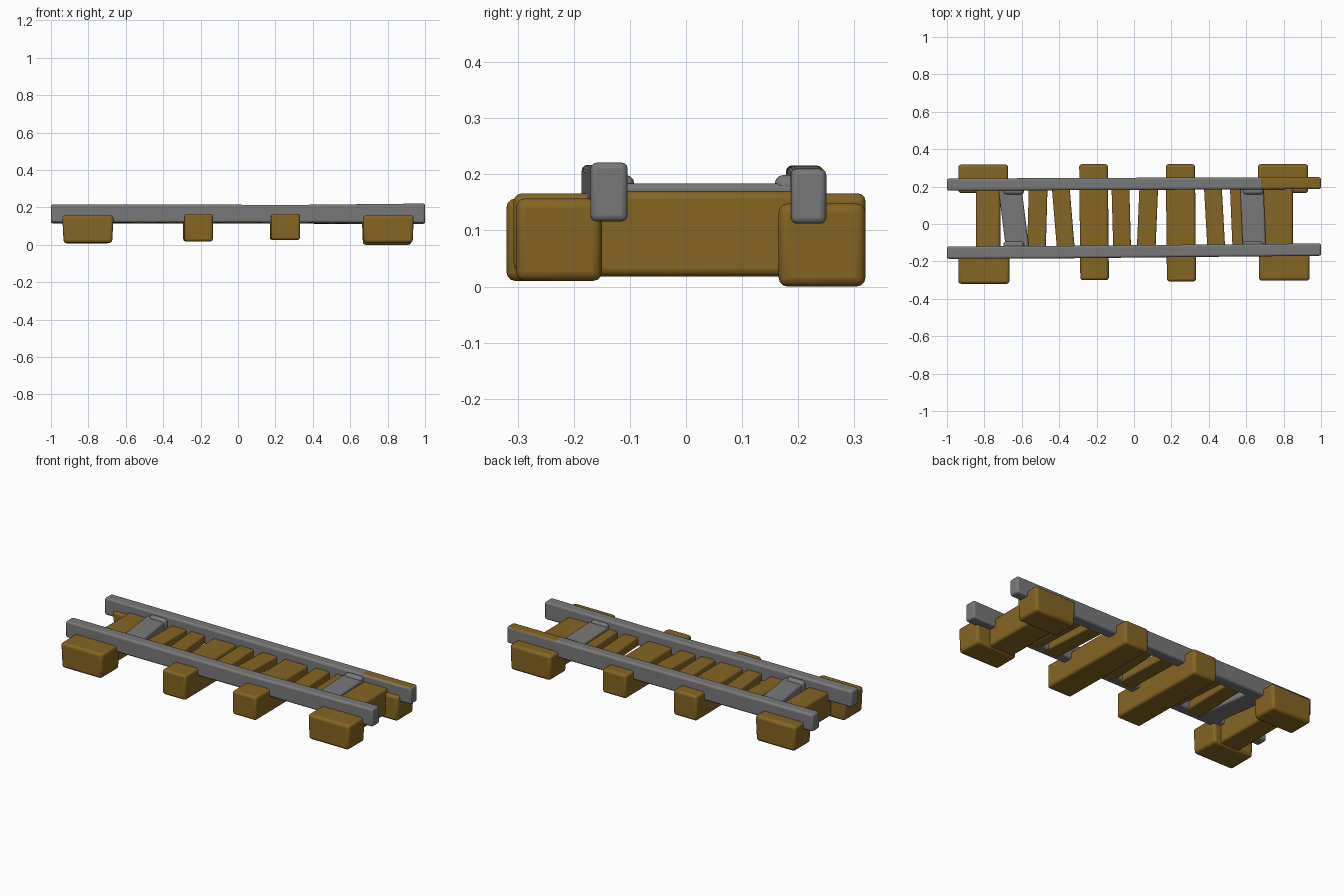
import bpy, bmesh

if "Cube" in bpy.data.objects:
    bpy.data.objects.remove(bpy.data.objects["Cube"])


def material(name, rgb):
    m = bpy.data.materials.new(name)
    m.diffuse_color = (*rgb, 1)
    m.use_nodes = True
    m.node_tree.nodes["Principled BSDF"].inputs["Base Color"].default_value = m.diffuse_color
    return m


WOOD = material("brown wood", (0.235, 0.128, 0.016))
STEEL = material("grey steel", (0.19, 0.19, 0.19))


def finish(name, bm, mats, bevel):
    """Turn a bmesh into a softly rounded object."""
    bmesh.ops.recalc_face_normals(bm, faces=bm.faces)
    me = bpy.data.meshes.new(name)
    bm.to_mesh(me)
    bm.free()
    for m in mats:
        me.materials.append(m)
    ob = bpy.data.objects.new(name, me)
    bpy.context.collection.objects.link(ob)
    mod = ob.modifiers.new("rounded edges", 'BEVEL')
    mod.width = bevel
    mod.segments = 3
    mod.limit_method = 'ANGLE'
    bpy.ops.object.select_all(action='DESELECT')
    ob.select_set(True)
    bpy.context.view_layer.objects.active = ob
    bpy.ops.object.shade_smooth_by_angle(angle=0.7)
    return ob


def block(name, x, y, z, mat, bevel=0.014, skew=0.0, taper=0.0):
    """Rounded block; skew leans it in x along y, taper narrows the underside."""
    bm = bmesh.new()
    bmesh.ops.create_cube(bm, size=1)
    for v in bm.verts:
        a, b, c = (t + 0.5 for t in v.co)
        shift = skew * (b - 0.5) + taper * (0.5 - a) * 2 * (1 - c)
        v.co = (x[0] + a * (x[1] - x[0]) + shift,
                y[0] + b * (y[1] - y[0]),
                z[0] + c * (z[1] - z[0]))
    return finish(name, bm, [mat], bevel)


def rail(name, stations, wood_from=None):
    """Long beam swept through (x, y_min, y_max, z_min, z_max) stations."""
    bm = bmesh.new()
    rings = [[bm.verts.new(p) for p in ((x, y0, z0), (x, y1, z0), (x, y1, z1), (x, y0, z1))]
             for x, y0, y1, z0, z1 in stations]
    for r, s in zip(rings, rings[1:]):
        for i in range(4):
            j = (i + 1) % 4
            f = bm.faces.new((r[i], r[j], s[j], s[i]))
            # worn top at the end of the rail shows wood
            if wood_from is not None and i == 2 and r[0].co.x >= wood_from - 0.001:
                f.material_index = 1
    bm.faces.new(rings[0])
    bm.faces.new(rings[-1])
    return finish(name, bm, [STEEL, WOOD], 0.011)


# Two long rails, slightly crooked
rail("front_rail", [(-1.0, -0.186, -0.12, 0.12, 0.217), (-0.4, -0.184, -0.117, 0.12, 0.217),
                    (0.25, -0.177, -0.111, 0.12, 0.213), (1.0, -0.17, -0.104, 0.116, 0.221)])
rail("back_rail", [(-1.0, 0.178, 0.243, 0.115, 0.216), (-0.3, 0.181, 0.246, 0.115, 0.214),
                   (0.68, 0.185, 0.25, 0.112, 0.21), (1.0, 0.187, 0.25, 0.112, 0.21)], 0.68)

# End sleepers: wide foot blocks joined by a narrower beam
block("left_front_foot", (-0.94, -0.665), (-0.32, -0.15), (0.01, 0.157), WOOD, 0.016, taper=0.008)
block("left_back_foot", (-0.94, -0.672), (0.165, 0.318), (0.008, 0.157), WOOD, 0.016, taper=0.008)
block("right_front_foot", (0.667, 0.94), (-0.303, -0.15), (0.01, 0.157), WOOD, 0.016, taper=0.006)
block("right_back_foot", (0.662, 0.932), (0.165, 0.32), (0.0, 0.148), WOOD, 0.016, taper=0.006)
block("left_end_beam", (-0.845, -0.715), (-0.17, 0.22), (0.018, 0.17), WOOD)
block("right_end_beam", (0.69, 0.85), (-0.17, 0.22), (0.018, 0.17), WOOD)

# Full-width middle sleepers
block("left_middle_sleeper", (-0.29, -0.137), (-0.3, 0.32), (0.018, 0.166), WOOD, skew=-0.006)
block("right_middle_sleeper", (0.173, 0.329), (-0.307, 0.32), (0.026, 0.166), WOOD, skew=-0.006)

# Thin slats between the rails: centre, width, lean
for i, (x, w, lean) in enumerate([(-0.517, 0.1, 0.01), (-0.378, 0.095, -0.03), (-0.068, 0.095, -0.01),
                                  (0.072, 0.1, 0.015), (0.431, 0.095, -0.02), (0.55, 0.06, -0.015)]):
    block(f"slat_{i + 1}", (x - w / 2, x + w / 2), (-0.15, 0.21), (0.115, 0.168), WOOD, 0.009, lean)

# Steel cross plates with raised ends against the rails
for side, x, lean in (("left", -0.643, -0.045), ("right", 0.637, -0.015)):
    block(side + "_cross_plate", (x - 0.062, x + 0.062), (-0.15, 0.21), (0.118, 0.184), STEEL, 0.01, lean)
    for end, y0, y1 in (("front", -0.14, -0.092), ("back", 0.158, 0.2)):
        block(f"{side}_{end}_plate_collar", (x - 0.055, x + 0.055), (y0, y1),
              (0.13, 0.199), STEEL, 0.016)
